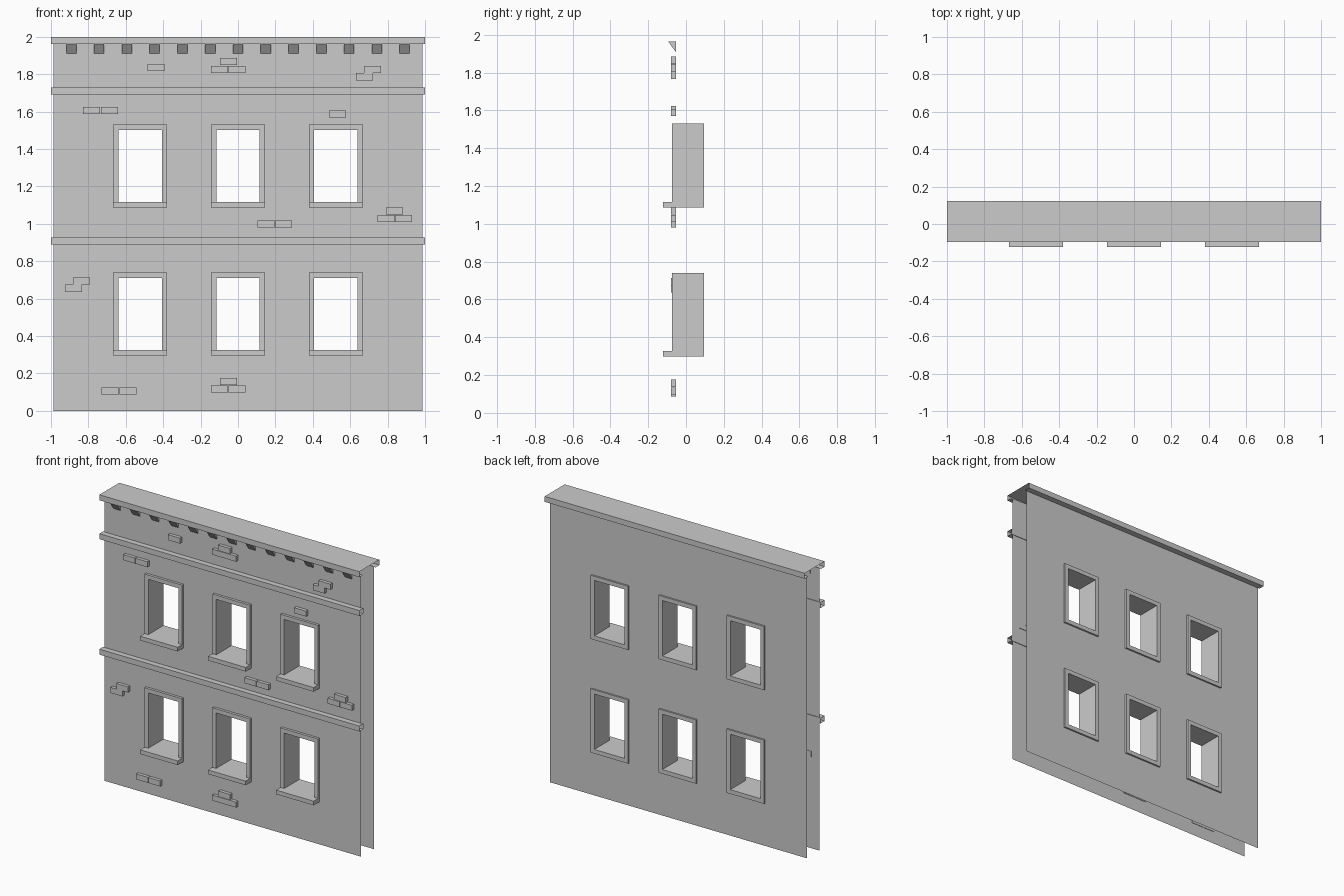
import bpy

if "Cube" in bpy.data.objects:
    bpy.data.objects.remove(bpy.data.objects["Cube"])

WALL_F, WALL_B = -0.056, 0.083      # front and back wall sheets
WALL_X, WALL_TOP = 0.987, 1.965
WIN_X = (-0.523, 0.0, 0.523)
WIN_Z = (0.297, 1.087)              # bottom of each window row
WIN_W, WIN_H, BORDER = 0.289, 0.443, 0.029


def make(name, verts, faces):
    mesh = bpy.data.meshes.new(name)
    mesh.from_pydata(verts, [], faces)
    mesh.update()
    obj = bpy.data.objects.new(name, mesh)
    bpy.context.collection.objects.link(obj)
    return obj


def box(name, x0, x1, y0, y1, z0, z1):
    return prism_y(name, [(x0, z0), (x1, z0), (x1, z1), (x0, z1)], y0, y1)


def prism_y(name, pts, y0, y1):
    """Extrude a counter-clockwise x-z outline from y0 back to y1."""
    n = len(pts)
    verts = [(x, y0, z) for x, z in pts] + [(x, y1, z) for x, z in pts]
    faces = [tuple(range(n)), tuple(range(2 * n - 1, n - 1, -1))]
    faces += [(i, i + n, (i + 1) % n + n, (i + 1) % n) for i in range(n)]
    return make(name, verts, faces)


def sweep_x(name, pts, x0, x1, closed=True, caps=False):
    """Extrude a y-z profile along x; ends stay open unless capped."""
    n = len(pts)
    verts = [(x0, y, z) for y, z in pts] + [(x1, y, z) for y, z in pts]
    faces = [(i, (i + 1) % n, (i + 1) % n + n, i + n)
             for i in range(n if closed else n - 1)]
    if caps:
        faces += [tuple(range(n - 1, -1, -1)), tuple(range(n, 2 * n))]
    return make(name, verts, faces)


# Wall sheets with window holes, made from a grid of cells
def wall(name, y, flip):
    m = BORDER / 2
    xs, zs = [-WALL_X], [0.0]
    for c in WIN_X:
        xs += [c - WIN_W / 2 + m, c + WIN_W / 2 - m]
    for b in WIN_Z:
        zs += [b + m, b + WIN_H - m]
    xs.append(WALL_X)
    zs.append(WALL_TOP)
    nx = len(xs)
    verts = [(x, y, z) for z in zs for x in xs]
    faces = []
    for j in range(len(zs) - 1):
        for i in range(nx - 1):
            if i % 2 and j % 2:
                continue
            a = j * nx + i
            f = (a, a + 1, a + nx + 1, a + nx)
            faces.append(f[::-1] if flip else f)
    make(name, verts, faces)


wall("front_wall", WALL_F, False)
wall("back_wall", WALL_B, True)


# Window frames (rectangular rings through the wall) and projecting sills
def frame(name, cx, z0):
    y0, y1 = -0.074, 0.095
    verts = []
    for y in (y0, y1):
        for b in (0, BORDER):
            w = WIN_W / 2 - b
            lo, hi = z0 + b, z0 + WIN_H - b
            verts += [(cx - w, y, lo), (cx + w, y, lo), (cx + w, y, hi), (cx - w, y, hi)]
    faces = []
    for i in range(4):
        k = (i + 1) % 4
        faces += [(i, k, k + 4, i + 4),                 # front
                  (i + 8, i + 12, k + 12, k + 8),       # back
                  (i, i + 8, k + 8, k),                 # outside
                  (i + 4, k + 4, k + 12, i + 12)]       # reveal
    make(name, verts, faces)


for z in WIN_Z:
    for x in WIN_X:
        frame("window_frame", x, z)
        box("window_sill", x - WIN_W / 2, x + WIN_W / 2, -0.122, -0.074, z, z + BORDER)

# Roof cornice: hollow cap with returns back to both walls
sweep_x("cornice", [(WALL_B, 1.962), (0.124, 1.962), (0.124, 2.0),
                    (-0.095, 2.0), (-0.095, 1.962), (WALL_F, 1.962)], -1, 1, closed=False)

# String courses: open-ended rectangular tubes
for z in (0.889, 1.692):
    sweep_x("string_course", [(-0.095, z), (-0.052, z), (-0.052, z + 0.038),
                              (-0.095, z + 0.038)][::-1], -1, 1)

# Triangular corbels under the cornice
for i in range(-6, 7):
    c = i * 0.1485
    sweep_x("corbel", [(-0.052, 1.906), (-0.052, 1.965), (-0.095, 1.965)],
            c - 0.027, c + 0.027, caps=True)

# Raised bricks
BW, BH, GAP = 0.091, 0.038, 0.0015
BY0, BY1 = -0.079, -0.053


def brick(cx, z):
    box("brick", cx - BW / 2, cx + BW / 2, BY0, BY1, z, z + BH)


def brick_pair(cx, z):
    for s in (-1, 1):
        brick(cx + s * (BW / 2 + GAP), z)


for x, z in ((-0.438, 1.817), (0.533, 1.569)):
    brick(x, z)
for x, z in ((-0.735, 1.586), (0.197, 0.98), (-0.636, 0.088)):
    brick_pair(x, z)
for x, z in ((-0.052, 1.807), (0.838, 1.009), (-0.052, 0.097)):
    brick_pair(x, z)
    brick(x, z + BH + 0.003)

# Stepped brick pairs
for x, z in ((0.698, 1.806), (-0.858, 0.675)):
    a, b, h = 0.067, 0.023, 0.039
    prism_y("stepped_bricks", [(x - a, z - h), (x + b, z - h), (x + b, z), (x + a, z),
                               (x + a, z + h), (x - b, z + h), (x - b, z), (x - a, z)], BY0, BY1)
